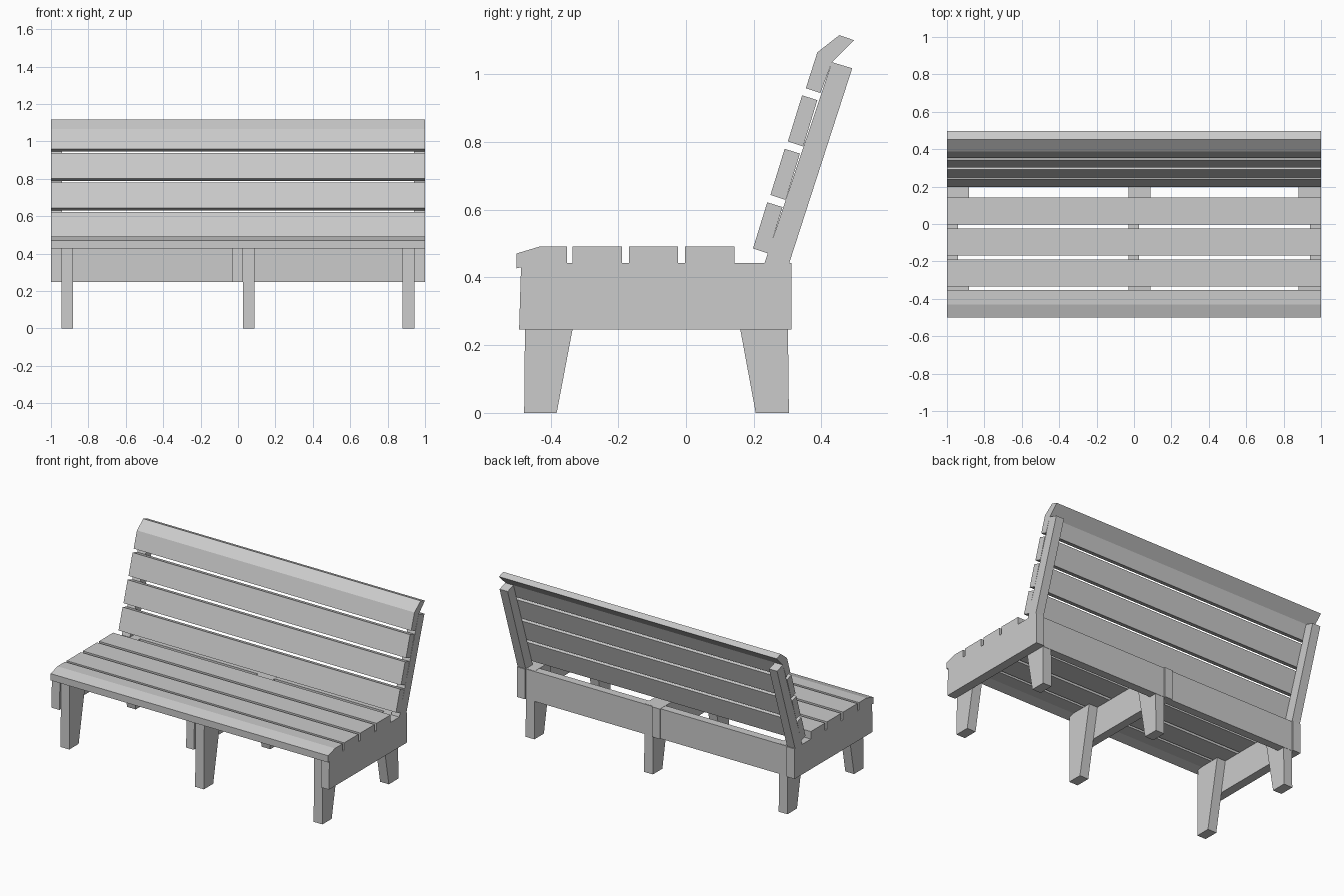
import bpy
import bmesh

if "Cube" in bpy.data.objects:
    bpy.data.objects.remove(bpy.data.objects["Cube"])


def extrude_profile(name, profile, x0, x1):
    """Extrude a side profile of (y, z) points from x0 to x1."""
    bm = bmesh.new()
    face = bm.faces.new([bm.verts.new((x0, y, z)) for y, z in profile])
    side = bmesh.ops.extrude_face_region(bm, geom=[face])["geom"]
    moved = [v for v in side if isinstance(v, bmesh.types.BMVert)]
    bmesh.ops.translate(bm, verts=moved, vec=(x1 - x0, 0, 0))
    bmesh.ops.recalc_face_normals(bm, faces=bm.faces)
    mesh = bpy.data.meshes.new(name)
    bm.to_mesh(mesh)
    bm.free()
    obj = bpy.data.objects.new(name, mesh)
    bpy.context.collection.objects.link(obj)
    return obj


def rect(y0, y1, z0, z1):
    return [(y0, z0), (y1, z0), (y1, z1), (y0, z1)]


SEAT_Z0, SEAT_Z1 = 0.443, 0.492

# Seat: sloped front slat and three plain slats
extrude_profile("seat_front_slat",
                [(-0.5, 0.427), (-0.5, 0.471), (-0.43, SEAT_Z1), (-0.352, SEAT_Z1),
                 (-0.352, SEAT_Z0), (-0.44, SEAT_Z0)], -1, 1)
for i in range(3):
    y = -0.335 + i * 0.166
    extrude_profile(f"seat_slat_{i + 1}", rect(y, y + 0.146, SEAT_Z0, SEAT_Z1), -1, 1)

# Backrest: three tilted slats and a bent top slat
for i in range(3):
    dy, dz = i * 0.0515, i * 0.158
    profile = [(0.198, 0.486), (0.240, 0.622), (0.285, 0.608), (0.243, 0.471)]
    extrude_profile(f"back_slat_{i + 1}", [(y + dy, z + dz) for y, z in profile], -1, 1)
extrude_profile("back_top_slat",
                [(0.354, 0.959), (0.388, 1.065), (0.453, 1.116), (0.496, 1.101),
                 (0.431, 1.036), (0.397, 0.945)], -1, 1)

# Backrest posts at both ends
for side, x in (("left", -1), ("right", 0.942)):
    extrude_profile(f"back_post_{side}",
                    [(0.23, 0.436), (0.431, 1.036), (0.491, 1.018), (0.297, 0.418)],
                    x, x + 0.058)

# Frame: three cross rails and one long rear rail
rail = [(-0.493, 0.247), (0.311, 0.247), (0.311, SEAT_Z0), (-0.487, SEAT_Z0)]
for side, x in (("left", -1), ("middle", -0.029), ("right", 0.942)):
    extrude_profile(f"cross_rail_{side}", rail, x, x + 0.056 if side == "middle" else x + 0.058)
extrude_profile("rear_rail", rect(0.25, 0.303, 0.247, SEAT_Z0 - 0.001), -0.942, 0.942)

# Tapered legs fixed beside each cross rail
front_leg = [(-0.478, 0), (-0.382, 0), (-0.298, SEAT_Z0), (-0.474, SEAT_Z0)]
rear_leg = [(0.206, 0), (0.304, 0), (0.299, SEAT_Z0), (0.124, SEAT_Z0)]
for side, x in (("left", -0.944), ("middle", 0.026), ("right", 0.88)):
    extrude_profile(f"front_leg_{side}", front_leg, x, x + 0.063)
    extrude_profile(f"rear_leg_{side}", rear_leg, x, x + 0.063)
